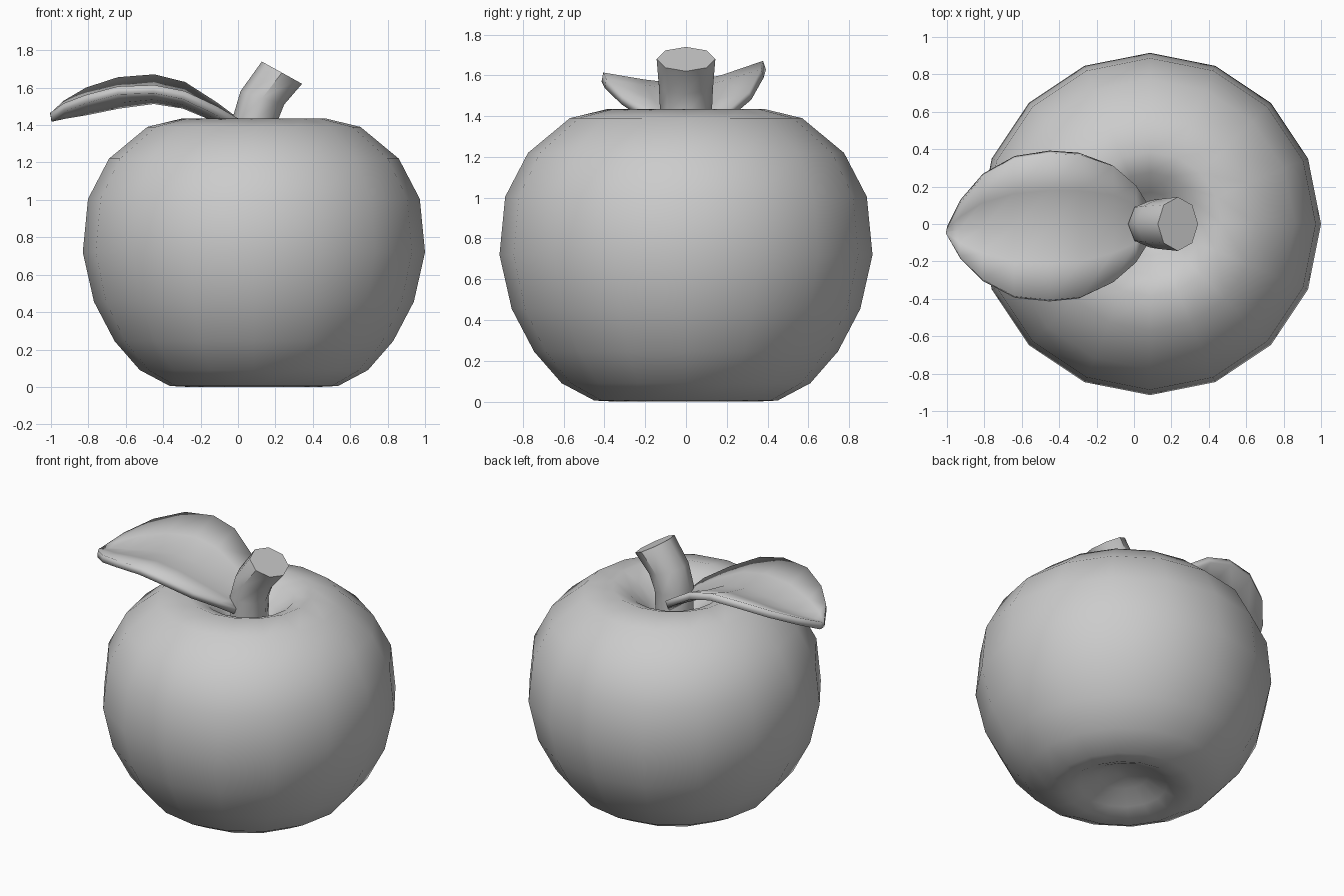
import bpy, bmesh
from math import sin, cos, pi, radians

if "Cube" in bpy.data.objects:
    bpy.data.objects.remove(bpy.data.objects["Cube"])


def make_object(name, verts, faces, angle):
    mesh = bpy.data.meshes.new(name)
    mesh.from_pydata(verts, [], faces)
    bm = bmesh.new()
    bm.from_mesh(mesh)
    bmesh.ops.recalc_face_normals(bm, faces=bm.faces)
    bm.to_mesh(mesh)
    bm.free()
    ob = bpy.data.objects.new(name, mesh)
    bpy.context.collection.objects.link(ob)
    bpy.ops.object.select_all(action='DESELECT')
    ob.select_set(True)
    bpy.context.view_layer.objects.active = ob
    bpy.ops.object.shade_smooth_by_angle(angle=radians(angle))
    return ob


def skin(rings):
    """Join closed rings of equal length and cap both ends."""
    n = len(rings[0])
    verts = [v for ring in rings for v in ring]
    faces = [(i * n + j, i * n + (j + 1) % n, (i + 1) * n + (j + 1) % n, (i + 1) * n + j)
             for i in range(len(rings) - 1) for j in range(n)]
    faces += [tuple(range(n)), tuple(range(len(verts) - n, len(verts)))]
    return verts, faces


# Fruit: lathed 16-sided profile with a dimple at each end
CX = 0.085
profile = [(0.03, 0.12), (0.15, 0.095), (0.27, 0.035), (0.35, 0), (0.45, 0.005),
           (0.61, 0.09), (0.745, 0.245), (0.855, 0.455), (0.915, 0.72), (0.887, 1.005),
           (0.775, 1.22), (0.57, 1.39), (0.385, 1.435), (0.275, 1.39), (0.17, 1.30),
           (0.08, 1.21), (0.02, 1.19)]
rings = [[(CX + r * cos(k * pi / 8), r * sin(k * pi / 8), z) for k in range(16)]
         for r, z in profile]
make_object("fruit_body", *skin(rings), 80)

# Stem: bent eight-sided tube (centre x, centre z, tilt, x radius, y radius)
path = [(0.085, 1.18, 0, 0.115, 0.12), (0.088, 1.42, 4, 0.12, 0.127),
        (0.13, 1.545, 17, 0.122, 0.133), (0.235, 1.68, 29, 0.123, 0.144)]
rings = []
for x, z, tilt, rx, ry in path:
    t = radians(tilt)
    rings.append([(x + rx * cos(a) * cos(t), ry * sin(a), z - rx * cos(a) * sin(t))
                  for a in [k * pi / 4 for k in range(8)]])
make_object("stem", *skin(rings), 50)

# Leaf: folded, arched sheet (x, near y, far y, near z, middle z, far z)
stations = [(-1.0, -0.06, -0.02, 1.445, 1.44, 1.445),
            (-0.93, -0.18, 0.12, 1.495, 1.455, 1.51),
            (-0.81, -0.30, 0.26, 1.54, 1.475, 1.58),
            (-0.64, -0.39, 0.355, 1.585, 1.51, 1.635),
            (-0.45, -0.41, 0.385, 1.592, 1.535, 1.65),
            (-0.29, -0.395, 0.375, 1.56, 1.51, 1.61),
            (-0.12, -0.315, 0.315, 1.48, 1.44, 1.50),
            (0.0, -0.21, 0.21, 1.41, 1.37, 1.41),
            (0.06, -0.11, 0.11, 1.34, 1.32, 1.34)]
verts, faces = [], []
for x, yn, yp, zn, zm, zp in stations:
    ym = (yn + yp) / 2
    for f in (-1, -0.5, 0, 0.5, 1):
        y, z = (yn, zn) if f < 0 else (yp, zp)
        w = abs(f)
        verts.append((x, ym + (y - ym) * w, zm + (z - zm) * w ** 1.3))
for i in range(len(stations) - 1):
    for j in range(4):
        a = i * 5 + j
        faces.append((a, a + 1, a + 6, a + 5))
leaf = make_object("leaf", verts, faces, 180)
solid = leaf.modifiers.new("thickness", 'SOLIDIFY')
solid.thickness = 0.045
solid.offset = 0
